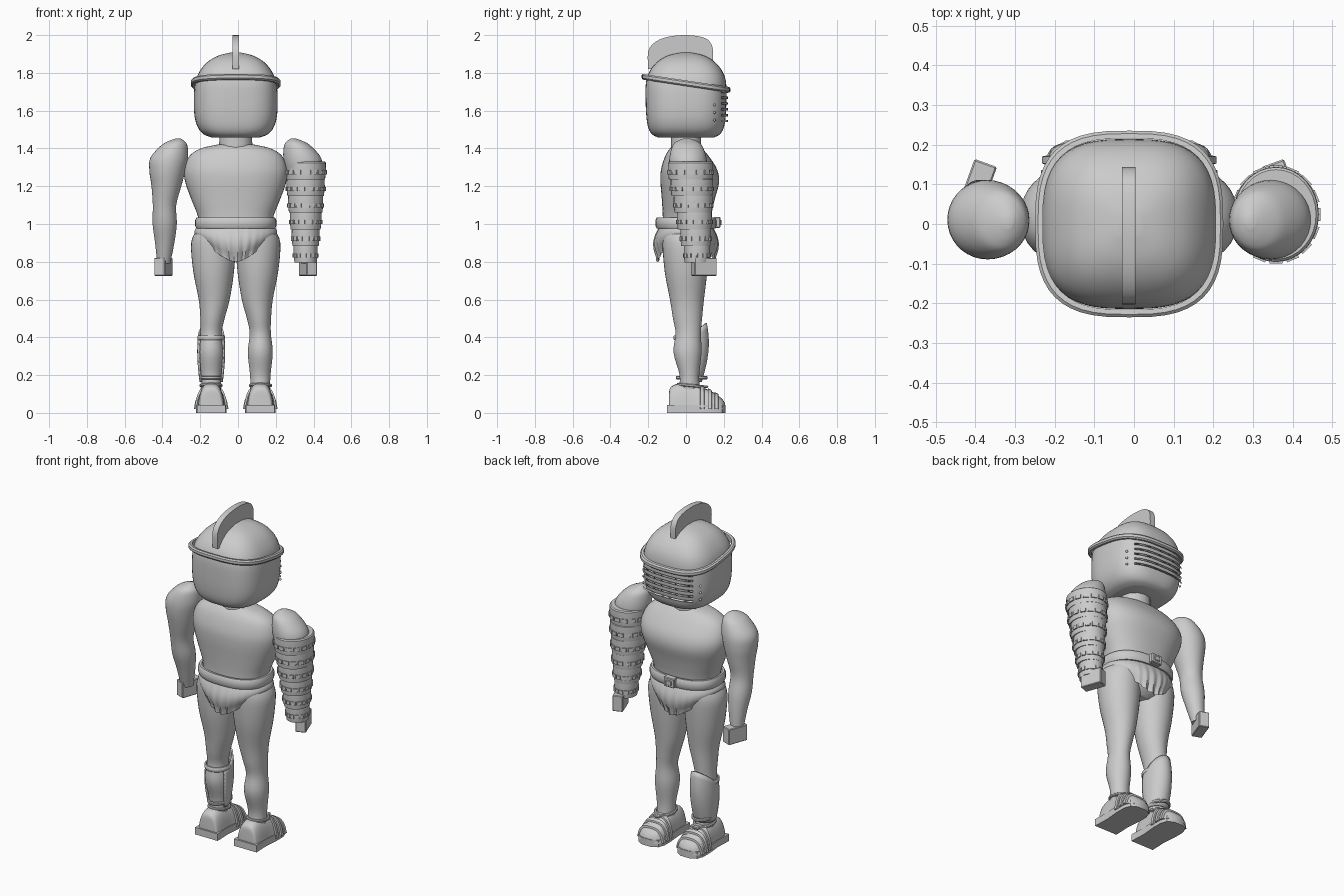
import bpy, bmesh, math
from math import sin, cos, pi
from mathutils import Vector, Matrix

if "Cube" in bpy.data.objects:
    bpy.data.objects.remove(bpy.data.objects["Cube"])

CX = -0.012  # body centre line
parts = []

grey = bpy.data.materials.new("plain_grey")
grey.use_nodes = True
grey.diffuse_color = (0.6, 0.6, 0.6, 1)
grey.node_tree.nodes["Principled BSDF"].inputs["Base Color"].default_value = (0.6, 0.6, 0.6, 1)


def finish(name, bm):
    bmesh.ops.recalc_face_normals(bm, faces=bm.faces)
    mesh = bpy.data.meshes.new(name)
    bm.to_mesh(mesh)
    bm.free()
    mesh.materials.append(grey)
    ob = bpy.data.objects.new(name, mesh)
    bpy.context.collection.objects.link(ob)
    parts.append(ob)
    return ob


def spow(v, e):
    return math.copysign(abs(v) ** e, v)


def ring(x, y, z, rx, ry, n=2, seg=36):
    """Horizontal superellipse."""
    ts = [2 * pi * i / seg for i in range(seg)]
    return [Vector((x + rx * spow(cos(t), 2 / n), y + ry * spow(sin(t), 2 / n), z)) for t in ts]


def refine(st, k=4):
    """Catmull-Rom interpolation of station tuples."""
    out = []
    for i in range(len(st) - 1):
        a, b, c, d = st[max(i - 1, 0)], st[i], st[i + 1], st[min(i + 2, len(st) - 1)]
        for j in range(k):
            t = j / k
            out.append(tuple(0.5 * (2 * q + (r - p) * t + (2 * p - 5 * q + 4 * r - s) * t * t
                                    + (3 * q - p - 3 * r + s) * t ** 3)
                             for p, q, r, s in zip(a, b, c, d)))
    return out + [st[-1]]


def skin(bm, rows, closed=True):
    vs = [[bm.verts.new(p) for p in r] for r in rows]
    n = len(vs[0])
    for a, b in zip(vs, vs[1:]):
        for i in range(n if closed else n - 1):
            j = (i + 1) % n
            bm.faces.new((a[i], a[j], b[j], b[i]))
    return vs


def loft(name, rows, cap=True):
    bm = bmesh.new()
    vs = skin(bm, rows)
    if cap:
        bm.faces.new(vs[0])
        bm.faces.new(vs[-1])
    return finish(name, bm)


def body(name, stations, n=2, seg=36):
    """Stations are (x, y, z, rx, ry)."""
    return loft(name, [ring(*s, n, seg) for s in refine(stations)])


def box(name, centre, size, turn=0, bevel=0.004):
    bm = bmesh.new()
    m = Matrix.Translation(centre) @ Matrix.Rotation(turn, 4, 'Z') @ Matrix.Diagonal((*size, 1))
    bmesh.ops.create_cube(bm, size=1, matrix=m)
    bmesh.ops.bevel(bm, geom=bm.edges[:], offset=bevel, segments=1, affect='EDGES')
    return finish(name, bm)


def band(name, x, y, z, rx, ry, h, n=2, t=0.007, tilt=0):
    """Closed strap with a rounded edge."""
    shape = [(-t, -h / 2), (0, -h / 2), (t * 0.6, -h / 4), (t * 0.6, h / 4), (0, h / 2), (-t, h / 2)]
    rows = [ring(x, y, z + dz, rx + dr, ry + dr, n, 48) for dr, dz in shape]
    for r in rows:
        for p in r:
            p.z += tilt * (p.y - y)
    return loft(name, rows + [rows[0]], False)


# Head, helmet rim, crest and neck
head = [(1.459, 0.13, 0.15), (1.475, 0.17, 0.18), (1.51, 0.2, 0.2), (1.57, 0.218, 0.21),
        (1.66, 0.222, 0.214), (1.75, 0.215, 0.212), (1.81, 0.19, 0.192), (1.86, 0.147, 0.15),
        (1.892, 0.09, 0.095), (1.907, 0.03, 0.03)]
loft("helmet_head", [ring(CX, 0, z, a, b, 2.9, 48) for z, a, b in refine(head)])
band("helmet_rim", CX, 0, 1.745, 0.23, 0.228, 0.03, 2.9, 0.012, -0.15)
body("neck", [(CX, 0, 1.38, 0.09, 0.08), (CX, 0, 1.48, 0.085, 0.08)], seg=12)

outline = refine([(-0.2, 1.82), (-0.2, 1.915), (-0.16, 1.965), (-0.09, 1.992), (0.01, 2.0),
                  (0.1, 1.985), (0.135, 1.95), (0.143, 1.91), (0.142, 1.84)], 3)
bm = bmesh.new()
f = bm.faces.new([bm.verts.new((CX - 0.018, y, z)) for y, z in outline])
ex = bmesh.ops.extrude_face_region(bm, geom=[f])["geom"]
bmesh.ops.translate(bm, vec=(0.034, 0, 0), verts=[v for v in ex if isinstance(v, bmesh.types.BMVert)])
finish("helmet_crest", bm)


# Visor grille wrapped on the face, with rivets beside it
def face_y(x, a, b):
    return b * (1 - abs(x / a) ** 2.9) ** (1 / 2.9)


bm = bmesh.new()
cols = [-0.168 + 0.336 * i / 14 for i in range(15)]
skin(bm, [[(CX + x, face_y(x, 0.236, 0.222), z) for x in cols]
          for z in (1.545, 1.576, 1.607, 1.638, 1.669, 1.7)], False)
bmesh.ops.inset_individual(bm, faces=bm.faces[:], thickness=0.005)
inner = [f for f in bm.faces if all(len(e.link_faces) == 2 for e in f.edges)
         and f.calc_area() > 0.0002]
bmesh.ops.delete(bm, geom=inner, context='FACES_ONLY')
visor = finish("visor_grille", bm)
mod = visor.modifiers.new("thickness", 'SOLIDIFY')
mod.thickness, mod.offset = 0.012, 0

bm = bmesh.new()
for s in (-1, 1):
    for z in (1.55, 1.59, 1.63):
        at = (CX + s * 0.19, face_y(0.19, 0.222, 0.214), z)
        bmesh.ops.create_icosphere(bm, subdivisions=2, radius=0.007, matrix=Matrix.Translation(at))
finish("visor_rivets", bm)

# Torso, belt and buckle
torso = [(0, 0.96, 0.19, 0.125), (0.005, 1.04, 0.2, 0.128), (0.012, 1.13, 0.235, 0.14),
         (0.02, 1.22, 0.267, 0.155), (0.016, 1.29, 0.273, 0.148), (0.005, 1.36, 0.245, 0.115),
         (0, 1.4, 0.185, 0.085), (0, 1.42, 0.1, 0.06)]
body("torso", [(CX, y, z, a, b) for y, z, a, b in torso], 2.3, 48)
band("belt", CX, 0, 1.005, 0.208, 0.155, 0.058, 2.4, 0.012)
box("belt_buckle", (CX, 0.165, 1.008), (0.07, 0.035, 0.056))
box("buckle_tongue", (CX, 0.182, 1.008), (0.035, 0.012, 0.028), 0, 0.002)

# Hips and pleated loincloth hanging lower at the middle
body("hips", [(CX, 0, 0.81, 0.07, 0.08), (CX, 0, 0.85, 0.14, 0.125),
              (CX, 0, 0.92, 0.195, 0.135), (CX, 0, 0.99, 0.19, 0.13)], 2.2)
rows = []
for v in [i / 8 for i in range(9)]:
    row = []
    for i in range(144):
        t = 2 * pi * i / 144
        c, s = cos(t), sin(t)
        low = 0.8 + 0.13 * abs(c) ** 1.7
        fold = 0.008 * v * math.exp(-(c / 0.5) ** 2) * sin(28 * math.atan2(c, abs(s)))
        belly = 0.025 * sin(pi * min(v * 1.1, 1))
        rx = 0.205 + 0.014 * sin(pi * v) - 0.05 * v * s * s
        ry = 0.142 + belly + fold + 0.008 * v
        row.append(Vector((CX + rx * spow(c, 0.9), ry * spow(s, 0.9), 0.985 + (low - 0.985) * v)))
    rows.append(row)
loft("loincloth", rows, False)

# Legs and sandals
leg = [(0.105, 0, 0.97, 0.1, 0.12), (0.118, 0, 0.9, 0.118, 0.125), (0.117, 0, 0.75, 0.108, 0.113),
       (0.114, 0.005, 0.6, 0.082, 0.09), (0.123, 0.008, 0.5, 0.064, 0.077),
       (0.13, 0.012, 0.42, 0.056, 0.067), (0.13, 0.008, 0.32, 0.066, 0.074),
       (0.13, 0.018, 0.2, 0.054, 0.052), (0.13, 0.018, 0.12, 0.052, 0.056)]
foot = refine([(-0.09, 0.05, 0.1), (-0.082, 0.06, 0.135), (-0.04, 0.066, 0.155), (0.04, 0.068, 0.153),
               (0.1, 0.075, 0.13), (0.15, 0.077, 0.105), (0.19, 0.062, 0.075), (0.207, 0.03, 0.05)])


def foot_ring(x, y, hw, top, grow=0.0):
    """Arched cross-section of the foot, narrower toward the top."""
    pts = []
    for i in range(24):
        a = 2 * pi * i / 24
        up = max(spow(sin(a), 0.7), 0)
        w = (hw + grow) * spow(cos(a), 0.6) * (1.08 - 0.2 * up)
        pts.append(Vector((x + w, y, 0.02 + (top + grow - 0.02) * up)))
    return pts


for s, side in ((-1, "right"), (1, "left")):
    fx = CX + s * 0.13
    body(side + "_leg", [(CX + s * d, y, z, a, b) for d, y, z, a, b in leg])
    loft(side + "_foot", [foot_ring(fx, *p) for p in foot])
    sole = [(-0.1, 0.076), (0, 0.072), (0.09, 0.08), (0.15, 0.08), (0.19, 0.066), (0.21, 0.03)]
    loft(side + "_sole", [[Vector((fx + w * a, y, 0.042 if b else 0)) for a, b in
                           ((-1, 0), (1, 0), (1, 1), (-1, 1))] for y, w in sole])
    for k, mid in enumerate((0.085, 0.125, 0.165)):
        near = sorted(foot, key=lambda p: abs(p[0] - mid))[0]
        slope = -0.5
        loft(f"{side}_sandal_strap_{k + 1}",
             [foot_ring(fx, near[0] + d, near[1], near[2] + slope * d, g)
              for d, g in ((-0.011, 0), (-0.009, 0.008), (0.009, 0.008), (0.011, 0))])
    band(side + "_ankle_strap", fx, 0.025, 0.145, 0.056, 0.068, 0.016, 2, 0.008, -0.1)
    box(side + "_sandal_tongue", (fx, 0.088, 0.138), (0.04, 0.06, 0.012))

# Shin guard with a peaked top, and its straps
gx = CX - 0.13
rows = []
for v in [i / 10 for i in range(11)]:
    row = []
    for i in range(25):
        a = math.radians(-115 + 230 * i / 24)
        z = 0.165 + v * (0.23 + 0.08 * max(cos(a), 0) ** 0.8)
        swell = sin(pi * min(v * 0.75, 1))
        row.append((gx + (0.058 + 0.012 * swell) * sin(a),
                    0.02 + (0.06 + 0.037 * swell) * cos(a), z))
    rows.append(row)
bm = bmesh.new()
skin(bm, rows, False)
guard = finish("shin_guard", bm)
mod = guard.modifiers.new("thickness", 'SOLIDIFY')
mod.thickness, mod.offset = 0.008, 0
band("shin_guard_top_strap", gx, 0.012, 0.398, 0.069, 0.075, 0.026)
band("shin_guard_low_strap", gx, 0.03, 0.187, 0.058, 0.08, 0.018)

# Arms and block hands
arm = [(0.305, 0.005, 1.453, 0.012, 0.015), (0.313, 0.005, 1.44, 0.04, 0.05),
       (0.326, 0.007, 1.415, 0.07, 0.078), (0.352, 0.01, 1.35, 0.1, 0.098),
       (0.362, 0.012, 1.28, 0.095, 0.098), (0.367, 0.015, 1.2, 0.079, 0.085),
       (0.377, 0.02, 1.1, 0.062, 0.066), (0.376, 0.038, 1.0, 0.064, 0.066),
       (0.376, 0.058, 0.9, 0.051, 0.053), (0.381, 0.075, 0.79, 0.034, 0.036)]
for s, side in ((-1, "right"), (1, "left")):
    body(side + "_arm", [(CX + s * d, y, z, a, b) for d, y, z, a, b in arm])
    box(side + "_hand", (CX + s * 0.383, 0.095, 0.773), (0.06, 0.125, 0.095), s * math.radians(20))

# Layered arm guard: overlapping tapered tiers edged with small plates
TIERS = 6
for k in range(TIERS):
    u = k / (TIERS - 1)
    top = 1.33 - k * 0.088
    x, y = CX + 0.37, 0.024 + 0.034 * u
    rx, ry = 0.109 - 0.044 * u ** 1.2, 0.121 - 0.05 * u ** 1.2
    loft(f"arm_guard_tier_{k + 1}", [ring(x, y, top - dz, rx + dr, ry + dr, 2, 32) for dz, dr in
                                    ((0, -0.008), (0.006, -0.002), (0.05, -0.001), (0.094, -0.006))])
    bm = bmesh.new()
    for j in range(16):
        a = 2 * pi * (j + 0.5 * (k % 2)) / 16
        m = (Matrix.Translation((x + (rx - 0.003) * cos(a), y + (ry - 0.003) * sin(a), top - 0.056))
             @ Matrix.Rotation(a, 4, 'Z') @ Matrix.Diagonal((0.012, 0.3 * rx, 0.022, 1)))
        bmesh.ops.create_cube(bm, size=1, matrix=m)
    finish(f"arm_guard_plates_{k + 1}", bm)

# Smooth shading with sharp edges kept
for ob in bpy.context.selected_objects:
    ob.select_set(False)
for ob in parts:
    ob.select_set(True)
bpy.context.view_layer.objects.active = parts[0]
bpy.ops.object.shade_smooth_by_angle(angle=math.radians(35))
